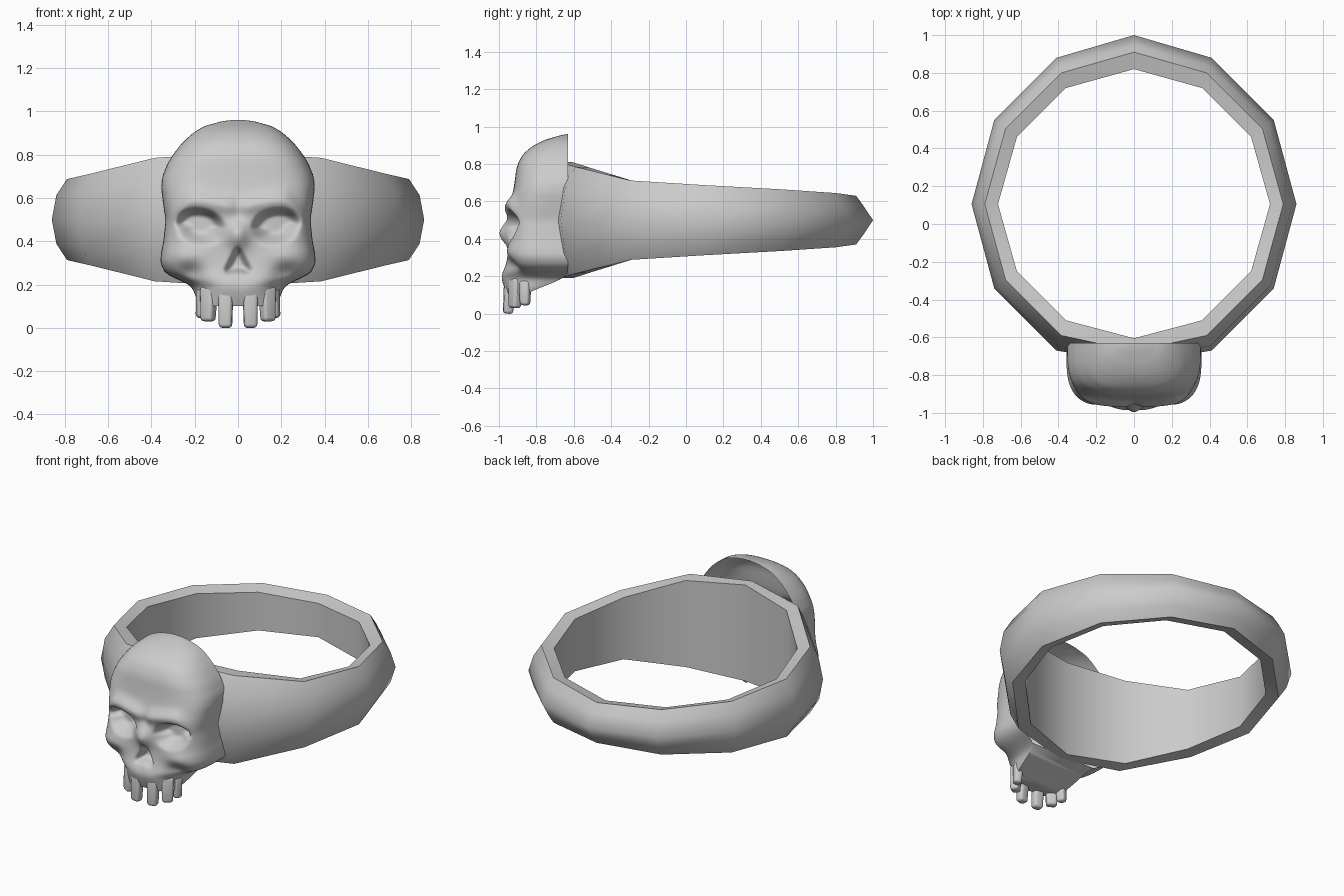
import bpy, bmesh, math

if "Cube" in bpy.data.objects:
    bpy.data.objects.remove(bpy.data.objects["Cube"])

metal = bpy.data.materials.new("grey_metal")
metal.diffuse_color = (0.6, 0.6, 0.6, 1)
metal.use_nodes = True
metal.node_tree.nodes["Principled BSDF"].inputs["Base Color"].default_value = metal.diffuse_color


def finish(name, bm, angle):
    bmesh.ops.recalc_face_normals(bm, faces=bm.faces)
    me = bpy.data.meshes.new(name)
    bm.to_mesh(me)
    bm.free()
    ob = bpy.data.objects.new(name, me)
    bpy.context.collection.objects.link(ob)
    me.materials.append(metal)
    bpy.ops.object.select_all(action='DESELECT')
    ob.select_set(True)
    bpy.context.view_layer.objects.active = ob
    bpy.ops.object.shade_smooth_by_angle(angle=math.radians(angle))
    return ob


def lerp(table, z):
    for a, b in zip(table, table[1:]):
        if z <= b[0]:
            t = max(0, (z - a[0]) / (b[0] - a[0]))
            return [p + (q - p) * t for p, q in zip(a[1:], b[1:])]
    return list(table[-1][1:])


def soft_lerp(table, z):
    d = min(.016, z - table[0][0], table[-1][0] - z)
    samples = [lerp(table, z + d * k) for k in (-1, -.5, 0, .5, 1)]
    return [sum(c) / 5 for c in zip(*samples)]


def smooth(t):
    t = min(1, max(0, t))
    return t * t * (3 - 2 * t)


# Band: twelve-sided, flat inside, ridged outside, taller towards the front
# inner x, inner y, outer x, outer y, half height, roundness, inner height share
half = [(0, .82, 0, 1, .13, .42, .84), (.36, .72, .41, .88, .145, .45, .85),
        (.62, .46, .74, .55, .165, .6, .87), (.72, .105, .86, .105, .187, .7, .9),
        (.62, -.25, .74, -.34, .212, .7, .94), (.36, -.51, .41, -.67, .285, .7, .98),
        (0, -.605, 0, -.74, .31, .7, 1)]
stations = half + [(-s[0], s[1], -s[2]) + s[3:] for s in half[-2:0:-1]]
bm = bmesh.new()
loops = []
for ix, iy, ox, oy, h, k, e in stations:
    section = [(0, e), (.5, 1), (.5 + k / 2, .6), (1, 0),
               (.5 + k / 2, -.6), (.5, -1), (0, -e)]
    loops.append([bm.verts.new((ix + (ox - ix) * r, iy + (oy - iy) * r, .5 + h * z))
                  for r, z in section])
for i, lo in enumerate(loops):
    nx = loops[(i + 1) % len(loops)]
    for j in range(7):
        bm.faces.new((lo[j], nx[j], nx[(j + 1) % 7], lo[(j + 1) % 7]))
finish("ring_band", bm, 66)

# Skull profile: height, half width, front y, back y, squareness
profile = [(.10, .17, -.955, -.87, 2.6), (.13, .19, -.968, -.80, 2.6),
           (.17, .205, -.978, -.70, 2.7), (.20, .22, -.98, -.64, 2.8),
           (.22, .275, -.975, -.63, 3), (.25, .335, -.965, -.63, 3.6),
           (.30, .36, -.955, -.63, 4.2), (.35, .355, -.95, -.63, 4.4),
           (.40, .345, -.95, -.63, 4.4), (.50, .335, -.95, -.63, 4.2),
           (.58, .347, -.94, -.63, 4), (.65, .355, -.925, -.63, 3.7),
           (.70, .35, -.917, -.63, 3.4), (.77, .32, -.908, -.63, 3.2),
           (.80, .30, -.90, -.63, 3.1), (.85, .262, -.875, -.63, 3),
           (.89, .22, -.83, -.63, 2.8), (.92, .18, -.78, -.63, 2.6),
           (.945, .125, -.71, -.63, 2.5), (.955, .075, -.67, -.63, 2.4),
           (.96, .02, -.635, -.63, 2.4)]


def blob(x, z, cx, cz, rx, rz):
    return math.exp(-((x - cx) / rx) ** 2 - ((z - cz) / rz) ** 2)


def relief(x, z):
    """Forward (+) or inward (-) push for the face."""
    x = abs(x)
    # eye sockets, tilted down towards the nose
    ex, ez = x - .176, z - .465 - .1 * (x - .176)
    r = ((abs(ex) / .112) ** 2.2 + (abs(ez) / .084) ** 2.2) ** (1 / 2.2)
    d = -.085 * smooth((1.08 - r) / (.45 if ez > 0 else .85))
    # brow ridge arching over the sockets
    line = .535 + .2 * min(x, .17) - 1.6 * max(0, x - .22) ** 1.3
    d += .028 * math.exp(-((z - line - .02) / .04) ** 2) * smooth((.33 - x) / .12) * smooth((x + .04) / .1)
    # nose bridge, cheekbones and hollows under them
    d += .048 * blob(x, z, 0, .43, .05, .06)
    d += .015 * blob(x, z, .24, .335, .09, .04)
    d -= .04 * blob(x, z, .22, .25, .06, .04)
    d += .008 * blob(x, z, .06, .20, .09, .05)
    # nose opening: triangle with two rounded lobes
    if .24 < z < .39:
        w = .012 + .05 * (.37 - z) / .10
        d -= .07 * smooth((w - x) / .022) * smooth((.375 - z) / .025) * smooth((z - .255 + x * .1) / .018)
    # crease between the brows
    d -= .01 * blob(x, z, 0, .52, .03, .03)
    return d


# Skull: open-backed shell lofted in rows with the relief pressed in
ROWS, COLS = 120, 140
bm = bmesh.new()
grid = []
for i in range(ROWS + 1):
    z = .10 + .86 * (1 - (1 - i / ROWS) ** 1.3)
    w, front, back, n = soft_lerp(profile, z)
    row = []
    for j in range(COLS + 1):
        a = math.pi * (j / COLS - .5)
        s, c = math.sin(a), max(0, math.cos(a))
        r = (abs(s) ** n + c ** n) ** (-1 / n)
        x, depth = w * s * r, c * r
        y = back + (front - back) * depth - relief(x, z) * smooth(depth * 1.2)
        row.append(bm.verts.new((x, min(y, back), z)))
    grid.append(row)
for lo, hi in zip(grid, grid[1:]):
    for j in range(COLS):
        bm.faces.new((lo[j], lo[j + 1], hi[j + 1], hi[j]))
# underside of the upper jaw, then the crown
for lo, hi in zip(grid, grid[1:]):
    if lo[0].co.z < .2:
        bm.faces.new((lo[0], hi[0], hi[-1], lo[-1]))
bm.faces.new(grid[0])
bm.faces.new(grid[-1])
for _ in range(3):
    bmesh.ops.smooth_vert(bm, verts=[v for r in grid[1:-1] for v in r[1:-1]], factor=.5,
                          use_axis_x=True, use_axis_y=True, use_axis_z=True)
finish("skull", bm, 60)


# Teeth: tapered rounded pegs growing out of the jaw, mirrored
def tooth(name, x, y, w, d, bottom, top, turn):
    bm = bmesh.new()
    bmesh.ops.create_cube(bm, size=1)
    for v in bm.verts:
        k = 1 if v.co.z > 0 else .85
        v.co = (v.co.x * w * k, v.co.y * d * k, bottom if v.co.z < 0 else top)
    bmesh.ops.bevel(bm, geom=bm.edges[:], offset=.016, segments=3, profile=.5, affect='EDGES')
    ob = finish(name, bm, 50)
    ob.location = (x, y, 0)
    ob.rotation_euler = (-.06, 0, turn)


for side, label in ((1, "right"), (-1, "left")):
    tooth("front_tooth_" + label, side * .058, -.952, .07, .06, 0, .19, side * .12)
    tooth("side_tooth_" + label, side * .14, -.918, .075, .06, .03, .19, side * .6)
    tooth("back_tooth_" + label, side * .172, -.862, .06, .055, .045, .18, side * 1.2)
